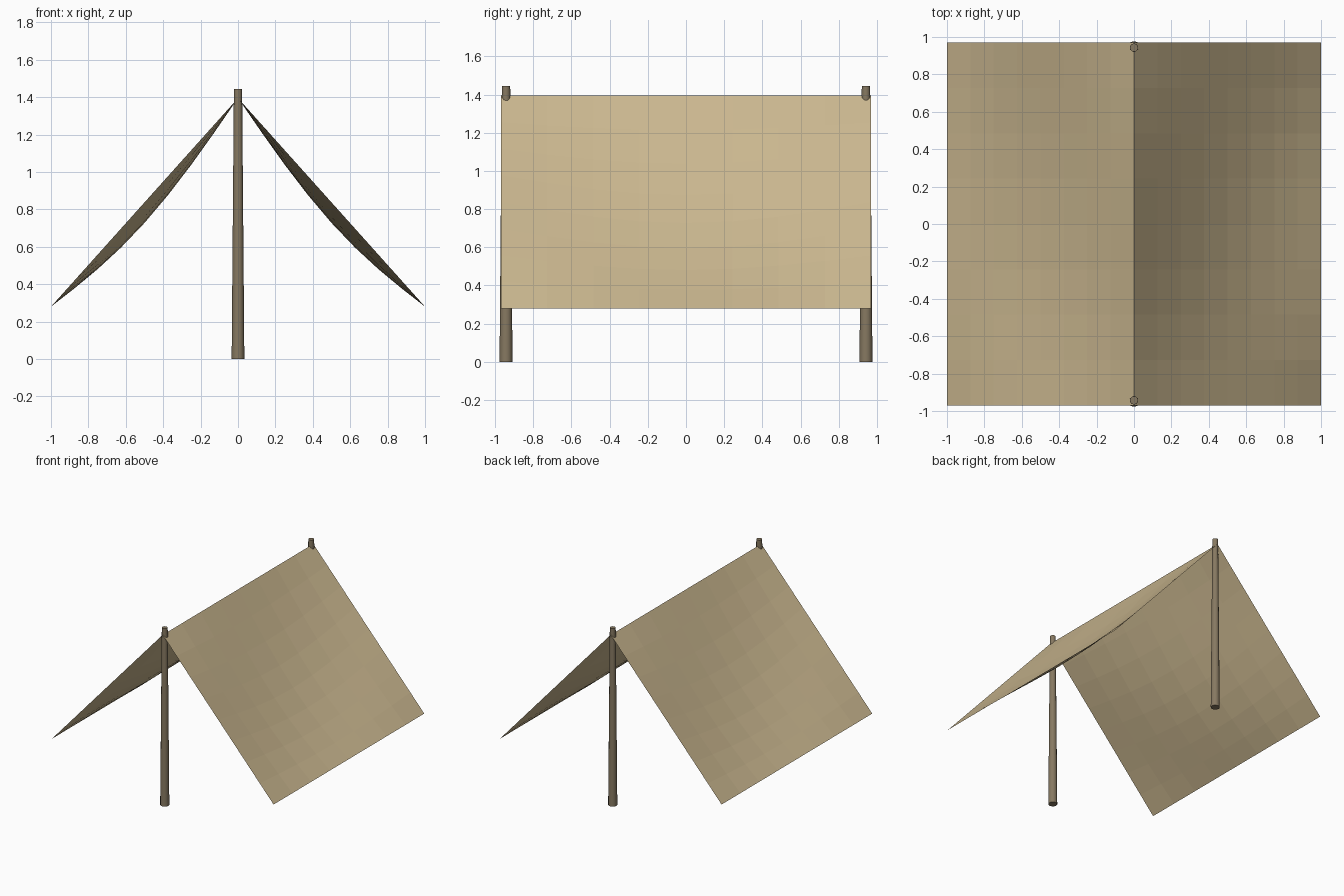
import bpy, bmesh, math

if "Cube" in bpy.data.objects:
    bpy.data.objects.remove(bpy.data.objects["Cube"])

RIDGE, EAVE, HALF_Y, SAG = 1.395, 0.28, 0.97, 0.11
N = 8


def material(name, color):
    m = bpy.data.materials.new(name)
    m.diffuse_color = (*color, 1)
    m.use_nodes = True
    m.node_tree.nodes["Principled BSDF"].inputs["Base Color"].default_value = m.diffuse_color
    return m


canvas_mat = material("canvas", (0.60, 0.48, 0.28))
wood_mat = material("wood", (0.24, 0.19, 0.12))


# Canvas sheet: straight edges and ridge, each slope sagging in the middle
def canvas_sheet():
    bm = bmesh.new()
    rows = []
    for i in range(-N, N + 1):
        u = abs(i) / N
        row = []
        for j in range(N + 1):
            v = j / N
            sag = SAG * math.sin(math.pi * u) * math.sin(math.pi * v)
            z = RIDGE + (EAVE - RIDGE) * u - sag
            row.append(bm.verts.new((i / N, HALF_Y * (2 * v - 1), z)))
        rows.append(row)
    for a, b in zip(rows, rows[1:]):
        for j in range(N):
            bm.faces.new((a[j], b[j], b[j + 1], a[j + 1]))
    mesh = bpy.data.meshes.new("canvas_sheet")
    bm.to_mesh(mesh)
    bm.free()
    mesh.materials.append(canvas_mat)
    obj = bpy.data.objects.new("canvas_sheet", mesh)
    bpy.context.collection.objects.link(obj)


canvas_sheet()

# Tapered poles that poke through the ridge at each end
for name, y in (("front_pole", -0.943), ("back_pole", 0.943)):
    bpy.ops.mesh.primitive_cone_add(vertices=12, radius1=0.034, radius2=0.022,
                                    depth=1.445, location=(0, y, 0.7225))
    pole = bpy.context.object
    pole.name = name
    pole.data.materials.append(wood_mat)
    bpy.ops.object.shade_smooth_by_angle(angle=math.radians(40))
